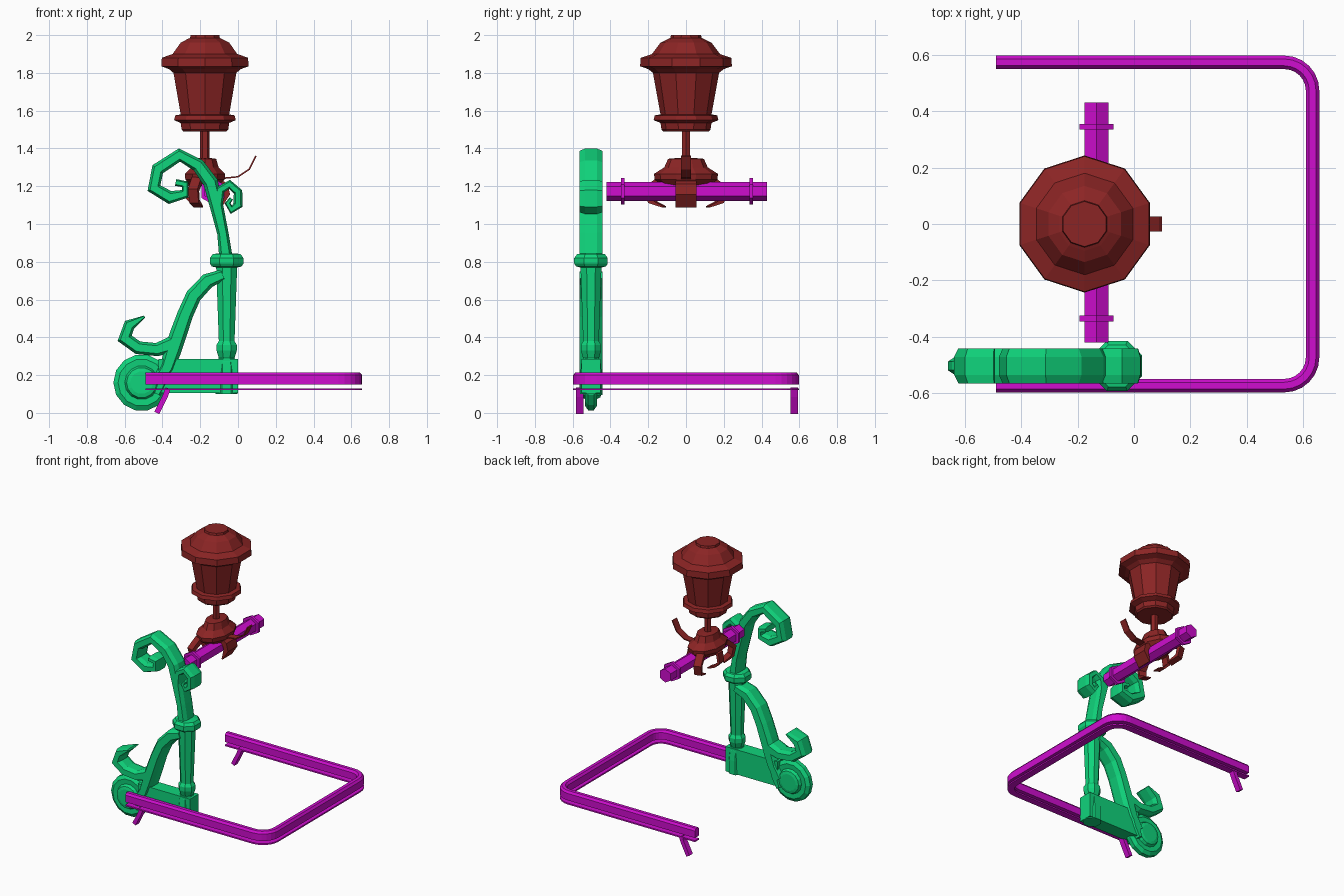
import bpy, bmesh, math
from mathutils import Vector

if "Cube" in bpy.data.objects:
    bpy.data.objects.remove(bpy.data.objects["Cube"])


def material(name, rgb):
    m = bpy.data.materials.new(name)
    m.use_nodes = True
    m.diffuse_color = (*rgb, 1)
    m.node_tree.nodes["Principled BSDF"].inputs["Base Color"].default_value = (*rgb, 1)
    return m


green = material("emerald green", (0.005, 0.66, 0.2))
magenta = material("magenta", (0.62, 0.004, 0.62))
brown = material("dark red brown", (0.26, 0.018, 0.018))


def loft(name, rings, mat):
    """Skin a list of closed rings and cap both ends."""
    bm = bmesh.new()
    loops = [[bm.verts.new(p) for p in ring] for ring in rings]
    n = len(loops[0])
    for a, b in zip(loops, loops[1:]):
        for i in range(n):
            j = (i + 1) % n
            bm.faces.new((a[i], a[j], b[j], b[i]))
    bm.faces.new(loops[0])
    bm.faces.new(loops[-1])
    bmesh.ops.recalc_face_normals(bm, faces=bm.faces)
    mesh = bpy.data.meshes.new(name)
    bm.to_mesh(mesh)
    bm.free()
    mesh.materials.append(mat)
    ob = bpy.data.objects.new(name, mesh)
    bpy.context.collection.objects.link(ob)
    return ob


def lathe(name, profile, centre, sides, mat, axis="Z", phase=0.0, squash=1.0):
    """Turn (radius, height) points round an axis through centre."""
    rings = []
    for r, h in profile:
        ring = []
        for i in range(sides):
            a = phase + math.tau * i / sides
            u, v = r * math.cos(a), r * math.sin(a)
            p = Vector((u * squash, v, h)) if axis == "Z" else Vector((u, h, v))
            ring.append(Vector(centre) + p)
        rings.append(ring)
    return loft(name, rings, mat)


def sweep(name, path, widths, section, up, mat):
    """Carry a (side, up) section along a path, scaling its side by widths."""
    pts = [Vector(p) for p in path]
    up = Vector(up)
    rings = []
    for i, p in enumerate(pts):
        tangent = pts[min(i + 1, len(pts) - 1)] - pts[max(i - 1, 0)]
        side = tangent.cross(up).normalized()
        rings.append([p + side * s * widths[i] + up * b for s, b in section])
    return loft(name, rings, mat)


def flat(half):
    return [(-1, -half), (1, -half), (1, half), (-1, half)]


# Rounded U shaped rail: chamfered bar above a thin strip
HALF, END, R = 0.573, 0.633, 0.1
rail = [(-0.49, -HALF, 0)]
for k in range(7):
    a = -math.pi / 2 + k * math.pi / 12
    rail.append((END - R + R * math.cos(a), -HALF + R + R * math.sin(a), 0))
rail += [(x, -y, z) for x, y, z in reversed(rail)]
bar = [(-1, 0.15), (1, 0.15), (1, 0.2), (0.5, 0.215), (-0.5, 0.215), (-1, 0.2)]
strip = [(-1, 0.12), (1, 0.12), (1, 0.13), (-1, 0.13)]
for name, sec in (("rail_bar", bar), ("rail_strip", strip)):
    sweep(name, rail, [0.024] * len(rail), sec, (0, 0, 1), magenta)

# Curved feet under the rail ends
for name, y in (("front_rail_foot", -HALF + 0.01), ("back_rail_foot", HALF)):
    foot = [(-0.37, y, 0.13), (-0.385, y, 0.09), (-0.41, y, 0.04), (-0.43, y, 0)]
    sweep(name, foot, [0.014] * 4, flat(0.02), (0, 1, 0), magenta)

# Perch bar with two collars
PERCH = (-0.133, 0, 1.173)
lathe("perch_bar", [(0.05, -0.42), (0.05, 0.43)], PERCH, 6, magenta, "Y", math.pi / 6)
for name, y in (("front_collar", -0.335), ("back_collar", 0.345)):
    lathe(name, [(0.07, y - 0.01), (0.07, y + 0.01)], PERCH, 6, magenta, "Y", math.pi / 6)

# Ten sided lantern, its stem and oval base
AXIS = (-0.175, 0, 0)
lathe("lantern", [(0.12, 1.49), (0.13, 1.5), (0.135, 1.535), (0.172, 1.55),
                  (0.165, 1.575), (0.135, 1.58), (0.175, 1.8), (0.2, 1.82),
                  (0.243, 1.835), (0.24, 1.88), (0.18, 1.9), (0.135, 1.96),
                  (0.095, 1.98), (0.083, 1.985), (0.08, 2.0)],
      AXIS, 10, brown, phase=math.pi / 2)
lathe("stem", [(0.025, 1.3), (0.025, 1.5)], AXIS, 6, brown)
lathe("lantern_base", [(0.12, 1.2), (0.165, 1.235), (0.17, 1.265), (0.115, 1.3),
                       (0.095, 1.345), (0.04, 1.35)],
      AXIS, 10, brown, phase=math.pi / 2, squash=0.66)

# Claws gripping the perch
toe = [(0.06, 1.25), (0.15, 1.23), (0.21, 1.18), (0.195, 1.12), (0.12, 1.09)]
for name, sy in (("front_claw", -1), ("back_claw", 1)):
    d = Vector((-0.3 * 0.95, sy * 0.95, 0))
    path = [Vector(AXIS) + d * r + Vector((0, 0, z)) for r, z in toe]
    across = Vector((sy * 0.95, 0.3, 0)).normalized()
    sweep(name, path, [0.02, 0.018, 0.016, 0.012, 0.004], flat(0.026), across, brown)
side_toe = [(-0.2, 0, 1.24), (-0.27, 0, 1.21), (-0.28, 0, 1.15), (-0.24, 0, 1.11),
            (-0.19, 0, 1.09)]
sweep("side_claw", side_toe, [0.012, 0.012, 0.01, 0.008, 0.003], flat(0.026), (0, 1, 0), brown)
heel = [(-0.12, 0, 1.23), (-0.07, 0, 1.2), (-0.06, 0, 1.16), (-0.09, 0, 1.09)]
for p_width, name in ((0.055, "heel_claw"), (0.03, "heel_ridge")):
    sweep(name, heel, [0.02, 0.02, 0.018, 0.004], flat(p_width), (0, 1, 0), brown)
tail = [(-0.1, 0, 1.24), (0, 0, 1.25), (0.06, 0, 1.29), (0.095, 0, 1.36)]
sweep("tail_ribbon", tail, [0.004] * 4, flat(0.026), (0, 1, 0), brown)

# Turned post
Y = -0.503
POST = (-0.06, Y, 0)
lathe("post", [(0.063, 0.1), (0.062, 0.2), (0.055, 0.27), (0.045, 0.29), (0.058, 0.33),
               (0.058, 0.36), (0.045, 0.38), (0.058, 0.72), (0.06, 0.77), (0.085, 0.775),
               (0.096, 0.79), (0.096, 0.82), (0.08, 0.84), (0.05, 0.845)],
      POST, 8, green, phase=math.pi / 8)

# Scrollwork: ridged bands given as (x, z, half width)
BAND = [(1, -0.032), (1, 0.032), (0.6, 0.062), (-0.6, 0.062),
        (-1, 0.032), (-1, -0.032), (-0.6, -0.062), (0.6, -0.062)]


def scroll(name, points):
    path = [(x, Y, z) for x, z, w in points]
    sweep(name, path, [w for x, z, w in points], BAND, (0, 1, 0), green)


scroll("large_scroll", [(-0.065, 0.83, 0.035), (-0.08, 0.95, 0.03), (-0.11, 1.08, 0.035),
                        (-0.145, 1.22, 0.04), (-0.21, 1.31, 0.036), (-0.31, 1.365, 0.035),
                        (-0.425, 1.29, 0.035), (-0.445, 1.19, 0.037), (-0.36, 1.14, 0.035),
                        (-0.28, 1.16, 0.026), (-0.28, 1.21, 0.022), (-0.33, 1.22, 0.018)])
scroll("small_scroll", [(-0.08, 0.98, 0.02), (-0.105, 1.1, 0.025), (-0.095, 1.18, 0.025),
                        (-0.045, 1.21, 0.024), (0.0, 1.17, 0.024), (0.0, 1.1, 0.026),
                        (-0.035, 1.075, 0.022), (-0.055, 1.11, 0.016), (-0.035, 1.135, 0.01)])
scroll("brace", [(-0.08, 0.73, 0.03), (-0.16, 0.7, 0.04), (-0.235, 0.62, 0.042),
                 (-0.28, 0.52, 0.042), (-0.315, 0.42, 0.045), (-0.345, 0.33, 0.045),
                 (-0.375, 0.24, 0.04), (-0.43, 0.16, 0.03)])
scroll("brace_curl", [(-0.33, 0.37, 0.045), (-0.43, 0.335, 0.035), (-0.53, 0.345, 0.035),
                      (-0.6, 0.395, 0.04), (-0.575, 0.465, 0.032), (-0.495, 0.51, 0.006)])

# Foot disc with raised hub, and the panel joining it to the post
lathe("foot_disc", [(0.06, -0.055), (0.08, -0.05), (0.09, -0.03), (0.125, -0.032),
                    (0.15, -0.015), (0.15, 0.015), (0.125, 0.032), (0.09, 0.03),
                    (0.08, 0.05), (0.06, 0.055)], (-0.51, Y, 0.16), 14, green, "Y")
scroll("disc_link", [(-0.38, 0.24, 0.035), (-0.4, 0.17, 0.03), (-0.43, 0.1, 0.02)])
sweep("panel", [(-0.42, Y, 0.195), (0, Y, 0.195)], [0.09, 0.09], flat(0.05), (0, 1, 0), green)
